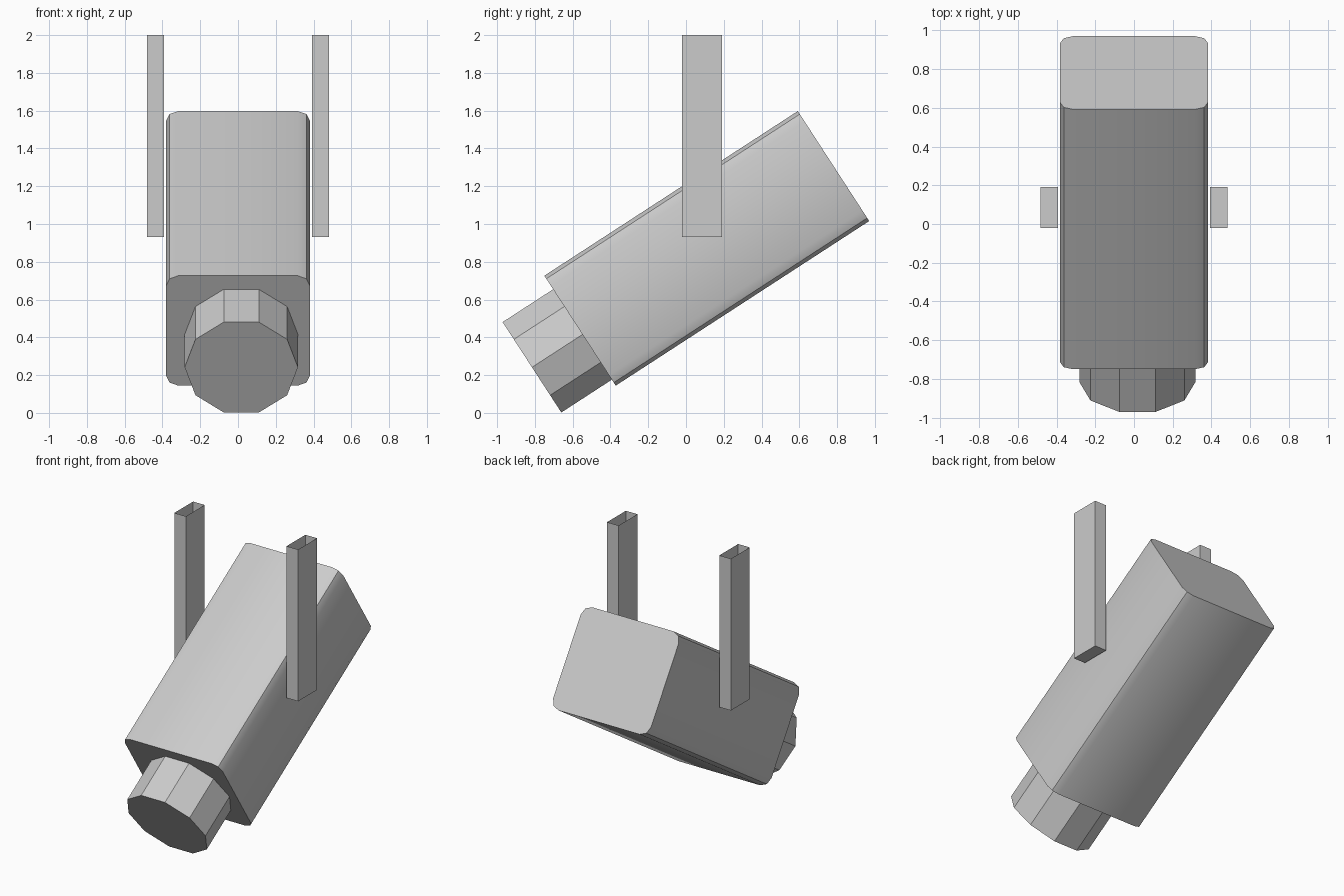
import bpy, bmesh
from math import radians, cos, sin, pi
from mathutils import Matrix

if "Cube" in bpy.data.objects:
    bpy.data.objects.remove(bpy.data.objects["Cube"])

TILT = Matrix.Translation((0, 0.11, 0.871)) @ Matrix.Rotation(radians(33), 4, 'X')


def make_object(name, bm, matrix=None):
    if matrix:
        bm.transform(matrix)
    bmesh.ops.recalc_face_normals(bm, faces=bm.faces)
    mesh = bpy.data.meshes.new(name)
    bm.to_mesh(mesh)
    bm.free()
    obj = bpy.data.objects.new(name, mesh)
    bpy.context.collection.objects.link(obj)
    return obj


def prism(profile, y0, y1):
    """Closed prism: an (x, z) profile swept along y."""
    bm = bmesh.new()
    face = bm.faces.new([bm.verts.new((x, y0, z)) for x, z in profile])
    ext = bmesh.ops.extrude_face_region(bm, geom=[face], use_keep_orig=True)
    verts = [g for g in ext['geom'] if isinstance(g, bmesh.types.BMVert)]
    bmesh.ops.translate(bm, vec=(0, y1 - y0, 0), verts=verts)
    return bm


# Tilted housing: rounded rectangle section, two segments per corner
half_w, half_h, r = 0.382, 0.347, 0.066
section = []
for i, (sx, sz) in enumerate([(1, 1), (-1, 1), (-1, -1), (1, -1)]):
    for k in range(3):
        a = i * pi / 2 + k * pi / 4
        section.append((sx * (half_w - r) + r * cos(a),
                        sz * (half_h - r) + r * sin(a)))
housing = make_object("housing", prism(section, -0.8, 0.8), TILT)
bpy.context.view_layer.objects.active = housing
housing.select_set(True)
bpy.ops.object.shade_smooth_by_angle(angle=radians(30))

# Ten-sided lens barrel, slightly off centre
barrel = [(0.0175 + 0.3 * cos(k * pi / 5), -0.024 + 0.3 * sin(k * pi / 5))
          for k in range(10)]
make_object("lens_barrel", prism(barrel, -1.119, -0.78), TILT)

# Hanging brackets on both sides, open at the top
for side, name in ((-1, "left_bracket"), (1, "right_bracket")):
    x0, x1 = sorted((side * 0.393, side * 0.483))
    bm = prism([(x0, 0.93), (x1, 0.93), (x1, 2), (x0, 2)], -0.02, 0.19)
    bmesh.ops.recalc_face_normals(bm, faces=bm.faces)
    top = [f for f in bm.faces if all(v.co.z > 1.99 for v in f.verts)]
    bmesh.ops.delete(bm, geom=top, context='FACES')
    make_object(name, bm)
